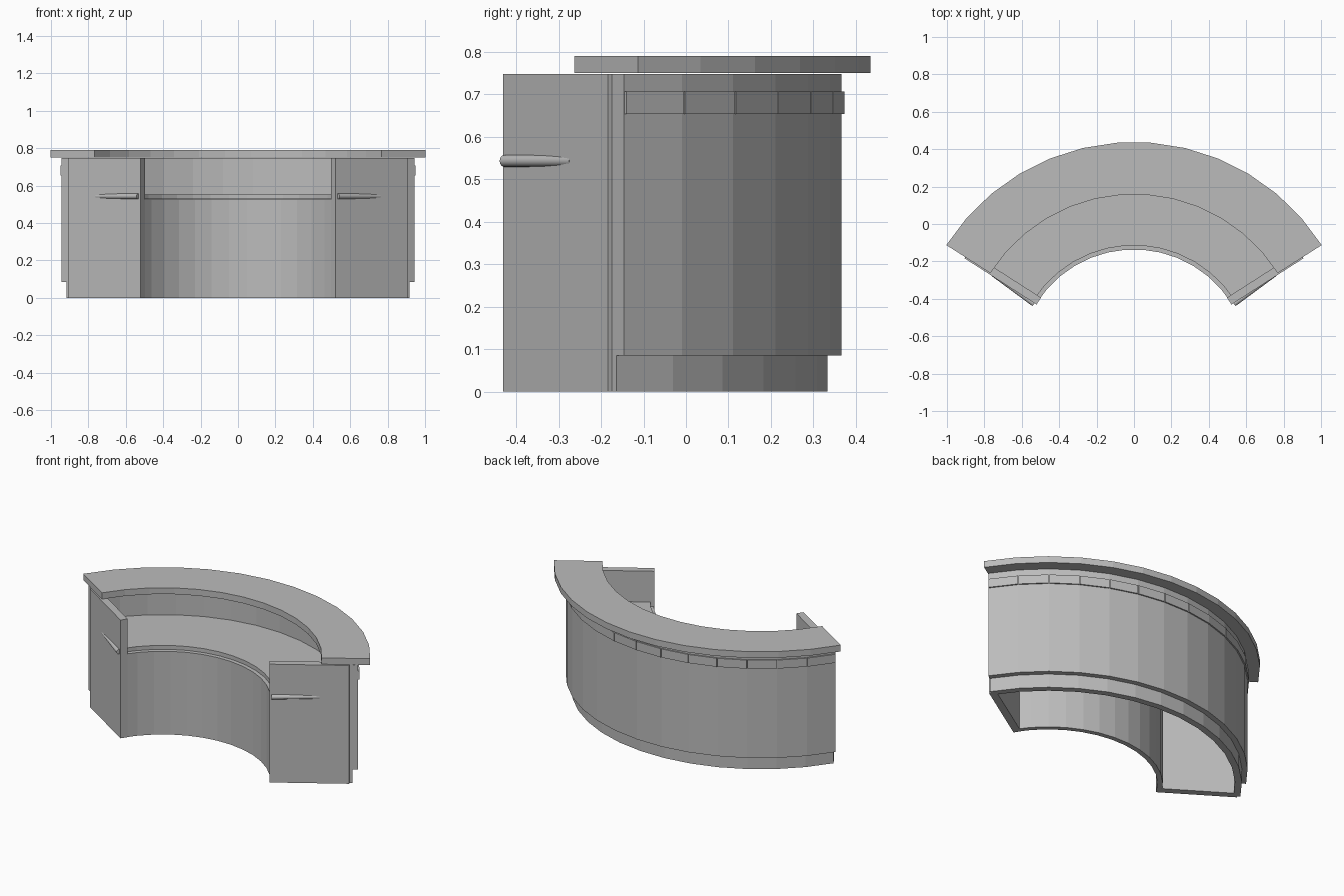
import bpy
import bmesh
from math import radians, sin, cos
from mathutils import Vector, Matrix

cube = bpy.data.objects.get("Cube")
if cube:
    bpy.data.objects.remove(cube, do_unlink=True)

CENTRE_Y = -0.752      # shared centre of all the arcs
SEGMENTS = 13
SPAN = radians(57.3)   # half of the sweep

grey = bpy.data.materials.new("plain_grey")
grey.use_nodes = True
grey.diffuse_color = (0.5, 0.5, 0.5, 1)
grey.node_tree.nodes["Principled BSDF"].inputs["Base Color"].default_value = (0.5, 0.5, 0.5, 1)


def finish(name, bm):
    bmesh.ops.recalc_face_normals(bm, faces=bm.faces)
    mesh = bpy.data.meshes.new(name)
    bm.to_mesh(mesh)
    bm.free()
    mesh.materials.append(grey)
    obj = bpy.data.objects.new(name, mesh)
    bpy.context.collection.objects.link(obj)
    return obj


def add_arc(bm, r_in, r_out, z0, z1, start=-SPAN, end=SPAN, steps=SEGMENTS):
    """Sweep a rectangular section around the shared centre."""
    rings = []
    for i in range(steps + 1):
        a = start + (end - start) * i / steps
        rings.append([bm.verts.new((r * sin(a), CENTRE_Y + r * cos(a), z))
                      for r, z in ((r_in, z0), (r_out, z0), (r_out, z1), (r_in, z1))])
    for p, q in zip(rings, rings[1:]):
        for k in range(4):
            m = (k + 1) % 4
            bm.faces.new((p[k], p[m], q[m], q[k]))
    bm.faces.new(rings[0])
    bm.faces.new(rings[-1])


def arc_part(name, *sizes, **options):
    bm = bmesh.new()
    add_arc(bm, *sizes, **options)
    return finish(name, bm)


# Curved shells, worktop and counter
arc_part("outer_shell", 1.055, 1.121, 0.085, 0.748)
arc_part("plinth", 1.05, 1.089, 0, 0.085)
arc_part("inner_wall", 0.616, 0.645, 0, 0.526)
arc_part("worktop", 0.638, 1.06, 0.528, 0.553)
arc_part("counter_top", 0.911, 1.19, 0.75, 0.79,
         start=-radians(57.5), end=radians(57.5))

# Row of trim tiles under the counter
bm = bmesh.new()
step = 2 * SPAN / SEGMENTS
gap = radians(0.1)
for i in range(SEGMENTS):
    a = -SPAN + i * step
    add_arc(bm, 1.115, 1.129, 0.653, 0.707, start=a + gap, end=a + step - gap, steps=1)
finish("trim_tiles", bm)

# End panels and tilted round handles, one pair per side
for side, label in ((1, "left"), (-1, "right")):
    radial = Vector((side * sin(SPAN), cos(SPAN), 0))
    outward = Vector((side * cos(SPAN), -sin(SPAN), 0))
    centre = Vector((0, CENTRE_Y, 0))

    bm = bmesh.new()
    bmesh.ops.create_cube(bm, size=1)
    for v in bm.verts:
        v.co = (centre + radial * (0.841 + v.co.x * 0.458)
                + outward * (-0.011 + v.co.y * 0.044)
                + Vector((0, 0, 0.374 + v.co.z * 0.748)))
    finish(label + "_end_panel", bm)

    tip = centre + radial * 0.625 + outward * 0.016 + Vector((0, 0, 0.543))
    tail = centre + radial * 0.9 + outward * -0.002 + Vector((0, 0, 0.543))
    axis = tail - tip
    turn = axis.to_track_quat("Z", "Y").to_matrix().to_4x4()
    bm = bmesh.new()
    bmesh.ops.create_cone(bm, cap_ends=True, segments=16, radius1=0.014, radius2=0.014,
                          depth=axis.length,
                          matrix=Matrix.Translation((tip + tail) / 2) @ turn)
    for f in bm.faces:
        f.smooth = len(f.verts) == 4
    finish(label + "_handle", bm)
